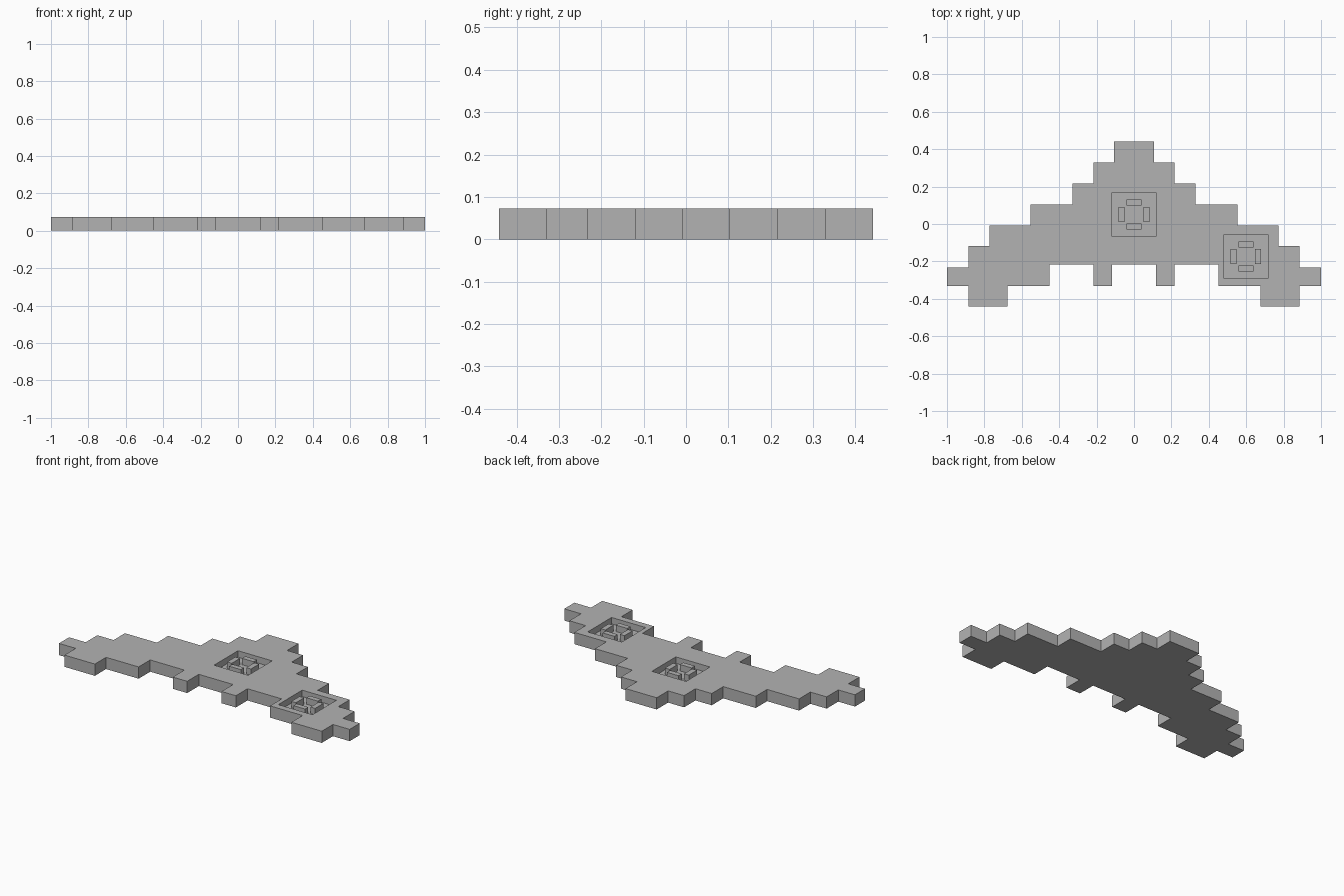
import bpy, bmesh

if "Cube" in bpy.data.objects:
    bpy.data.objects.remove(bpy.data.objects["Cube"])

HEIGHT = 0.073      # plate thickness
FLOOR = 0.033       # level of the recess floors
RECESS = 0.235      # recess side length

grey = bpy.data.materials.new("neutral grey")
grey.diffuse_color = (0.45, 0.45, 0.45, 1)
grey.use_nodes = True
grey.node_tree.nodes["Principled BSDF"].inputs["Base Color"].default_value = grey.diffuse_color


def add_object(name, bm):
    bmesh.ops.recalc_face_normals(bm, faces=bm.faces)
    mesh = bpy.data.meshes.new(name)
    bm.to_mesh(mesh)
    bm.free()
    mesh.materials.append(grey)
    obj = bpy.data.objects.new(name, mesh)
    bpy.context.collection.objects.link(obj)
    return obj


def box(name, x, y, sx, sy, z0, z1):
    bm = bmesh.new()
    bmesh.ops.create_cube(bm, size=1)
    for v in bm.verts:
        v.co = (x + v.co.x * sx, y + v.co.y * sy,
                z0 + (v.co.z + 0.5) * (z1 - z0))
    return add_object(name, bm)


# Stepped plate: right half of the outline, from back to front, then mirrored
steps = [(0.107, 0.441), (0.107, 0.329), (0.217, 0.329), (0.217, 0.217),
         (0.329, 0.217), (0.329, 0.104), (0.553, 0.104), (0.553, -0.007),
         (0.773, -0.007), (0.773, -0.118), (0.885, -0.118), (0.885, -0.232),
         (1.0, -0.232), (1.0, -0.331), (0.885, -0.331), (0.885, -0.441),
         (0.676, -0.441), (0.676, -0.331), (0.452, -0.331), (0.452, -0.217),
         (0.217, -0.217), (0.217, -0.331), (0.118, -0.331), (0.118, -0.217)]
outline = steps + [(-x, y) for x, y in reversed(steps)]
bm = bmesh.new()
base = bm.faces.new([bm.verts.new((x, y, 0)) for x, y in outline])
top = bmesh.ops.extrude_face_region(bm, geom=[base])["geom"]
bmesh.ops.translate(bm, vec=(0, 0, HEIGHT),
                    verts=[e for e in top if isinstance(e, bmesh.types.BMVert)])
plate = add_object("stepped_plate", bm)

# Two square recesses, each holding a ring of four small blocks
for label, cx, cy in (("centre", 0.0, 0.05), ("right", 0.598, -0.173)):
    cutter = box(label + "_recess_cutter", cx, cy, RECESS, RECESS, FLOOR, 0.2)
    cutter.hide_render = True
    cut = plate.modifiers.new(label + "_recess", 'BOOLEAN')
    cut.operation = 'DIFFERENCE'
    cut.solver = 'EXACT'
    cut.object = cutter
    bpy.context.view_layer.objects.active = plate
    bpy.ops.object.modifier_apply(modifier=cut.name)
    bpy.data.objects.remove(cutter)
    for side in (-1, 1):
        box(label + "_cross_block", cx, cy + side * 0.064,
            0.08, 0.032, FLOOR, HEIGHT)
        box(label + "_side_block", cx + side * 0.066, cy,
            0.032, 0.08, FLOOR, HEIGHT)
